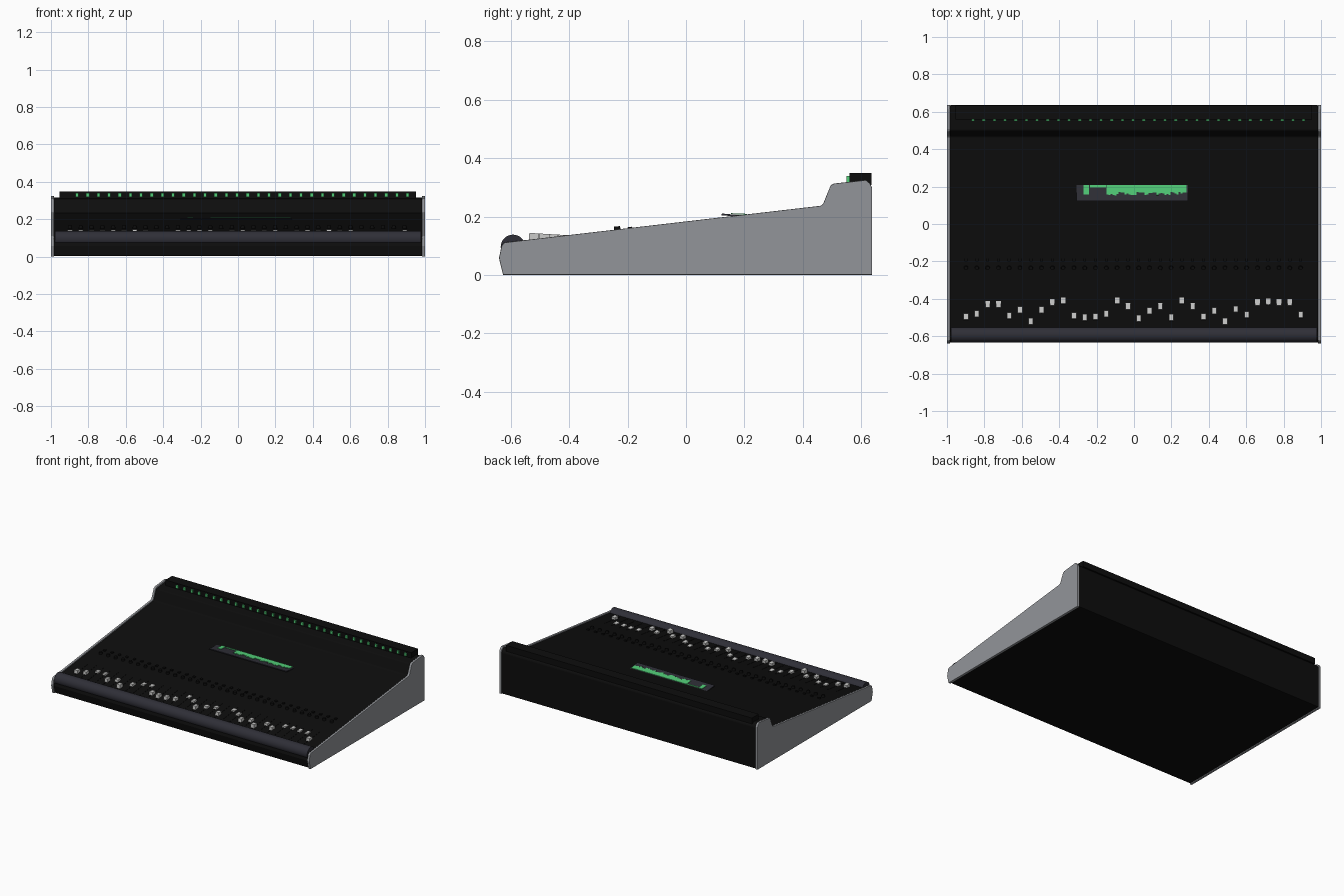
import bpy, bmesh, math, random
from mathutils import Matrix

if "Cube" in bpy.data.objects:
    bpy.data.objects.remove(bpy.data.objects["Cube"])

random.seed(4)


def material(name, rgb):
    m = bpy.data.materials.new(name)
    m.diffuse_color = (*rgb, 1)
    m.use_nodes = True
    m.node_tree.nodes["Principled BSDF"].inputs["Base Color"].default_value = m.diffuse_color
    return m


BLACK = material("black_metal", (0.004, 0.004, 0.004))
GREY = material("side_grey", (0.29, 0.30, 0.32))
PAD = material("padded_dark_grey", (0.028, 0.028, 0.038))
GREEN = material("green_light", (0.085, 0.62, 0.19))
WHITE = material("fader_white", (0.60, 0.60, 0.59))


def finish(bm, name, mat, bevel=0, segments=2, smooth=False):
    bmesh.ops.recalc_face_normals(bm, faces=bm.faces[:])
    me = bpy.data.meshes.new(name)
    bm.to_mesh(me)
    bm.free()
    ob = bpy.data.objects.new(name, me)
    bpy.context.collection.objects.link(ob)
    me.materials.append(mat)
    if bevel:
        mod = ob.modifiers.new("bevel", "BEVEL")
        mod.width, mod.segments = bevel, segments
    if smooth:
        bpy.context.view_layer.objects.active = ob
        ob.select_set(True)
        bpy.ops.object.shade_smooth_by_angle(angle=math.radians(35))
        ob.select_set(False)
    return ob


def extrude_x(name, profile, x0, x1, mat, bevel=0):
    """Extrude a (y, z) outline between two x positions."""
    bm = bmesh.new()
    f = bm.faces.new([bm.verts.new((x0, y, z)) for y, z in profile])
    r = bmesh.ops.extrude_face_region(bm, geom=[f])
    bmesh.ops.translate(bm, vec=(x1 - x0, 0, 0),
                        verts=[v for v in r["geom"] if isinstance(v, bmesh.types.BMVert)])
    return finish(bm, name, mat, bevel)


def add_box(bm, center, size, tilt=0.0):
    m = Matrix.Translation(center) @ Matrix.Rotation(tilt, 4, "X") @ Matrix.Diagonal((*size, 1))
    bmesh.ops.create_cube(bm, size=1, matrix=m)


def deck(y):
    """Height of the sloping control surface."""
    return 0.106 + 0.116 * (y + 0.626)


SLOPE = math.atan(0.116)
COLUMNS = 32
PITCH = 0.0577

# Main body
extrude_x("console_body", [
    (-0.622, 0.003), (0.636, 0.003), (0.636, 0.295), (0.616, 0.318), (0.50, 0.305),
    (0.468, deck(0.468)), (-0.62, deck(-0.62)), (-0.634, 0.058)], -0.985, 0.985, BLACK, 0.006)

# Side panels
panel = [(-0.626, 0), (0.637, 0), (0.637, 0.298), (0.63, 0.313), (0.616, 0.325),
         (0.507, 0.313), (0.495, 0.307), (0.470, 0.245), (0.462, 0.237),
         (-0.622, 0.111), (-0.631, 0.10), (-0.64, 0.058)]
for side, name in ((-1, "left_side_panel"), (1, "right_side_panel")):
    extrude_x(name, panel, side * 0.984, side * 1.0, GREY, 0.003)

# Padded arm rest along the front
bm = bmesh.new()
bmesh.ops.create_cone(bm, cap_ends=True, segments=32, radius1=0.042, radius2=0.042, depth=1.958,
                      matrix=Matrix.Translation((0, -0.592, 0.096)) @ Matrix.Rotation(math.pi / 2, 4, "Y"))
finish(bm, "arm_rest", PAD, smooth=True)

# Meter bridge on top of the rear step
bm = bmesh.new()
add_box(bm, (-0.002, 0.597, 0.329), (1.905, 0.075, 0.041))
finish(bm, "meter_bridge", BLACK)

# Meter lights on the bridge front
bm = bmesh.new()
for i in range(COLUMNS):
    add_box(bm, (-0.86 + 0.057 * i, 0.556, 0.329), (0.017, 0.012, 0.02))
finish(bm, "meter_lights", GREEN)

# Faders: slots and caps
levels = [.495, .48, .43, .43, .49, .46, .52, .46, .42, .41, .49, .50, .495, .48, .41, .44,
          .505, .465, .44, .50, .41, .44, .495, .465, .52, .455, .485, .42, .415, .42, .42, .485]
slots, caps = bmesh.new(), bmesh.new()
for i, level in enumerate(levels):
    x, y = -0.898 + PITCH * i, -level
    add_box(slots, (x, -0.455, deck(-0.455)), (0.006, 0.17, 0.003), SLOPE)
    top = max(0.144 - 0.06 * (y + 0.537), deck(y) + 0.004)
    add_box(caps, (x, y, top - 0.013), (0.025, 0.034, 0.026), -0.06)
finish(slots, "fader_slots", BLACK)
finish(caps, "fader_caps", WHITE)

# Rows of small black knobs and buttons
knobs, buttons = bmesh.new(), bmesh.new()
for i in range(COLUMNS):
    x = -0.898 + PITCH * i
    bmesh.ops.create_cone(knobs, cap_ends=True, segments=12, radius1=0.012, radius2=0.01, depth=0.018,
                          matrix=Matrix.Translation((x, -0.235, deck(-0.235) + 0.006))
                          @ Matrix.Rotation(SLOPE, 4, "X"))
    add_box(buttons, (x, -0.192, deck(-0.192) + 0.004), (0.016, 0.014, 0.008), SLOPE)
finish(knobs, "channel_knobs", BLACK, smooth=True)
finish(buttons, "channel_buttons", BLACK)

# Display: tilted frame with a green level graph
bm = bmesh.new()
add_box(bm, (-0.009, 0.166, 0.2035), (0.598, 0.088, 0.006), -0.09)
finish(bm, "display_frame", PAD)
bm = bmesh.new()


def graph_bar(x0, x1, y0):
    y = (y0 + 0.208) / 2
    add_box(bm, ((x0 + x1) / 2, y, 0.2095 - 0.04 * (y - 0.166)), (x1 - x0, 0.208 - y0, 0.003), -0.04)


graph_bar(-0.27, -0.24, 0.157)
graph_bar(-0.235, -0.15, 0.196)
step = 0.0107
for i in range(40):
    graph_bar(-0.147 + step * i, -0.147 + step * (i + 1), random.uniform(0.152, 0.172))
finish(bm, "display_graph", GREEN)
